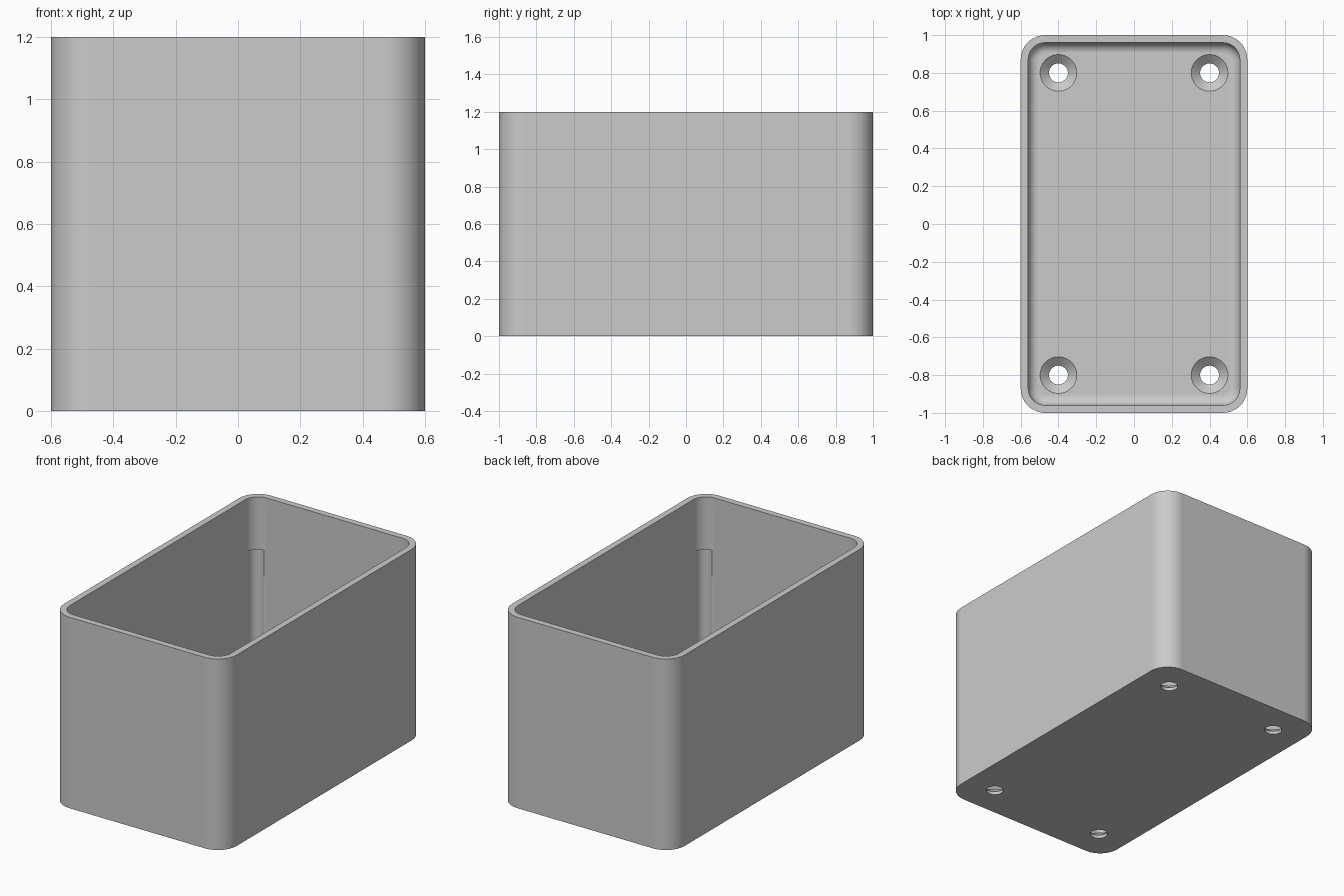
import bpy, bmesh, math

HALF_X, HALF_Y, HEIGHT = 0.6, 1.0, 1.2
WALL, FLOOR, CORNER, FILLET = 0.04, 0.06, 0.13, 0.055
STEPS = 12

cube = bpy.data.objects.get("Cube")
if cube:
    bpy.data.objects.remove(cube, do_unlink=True)

grey = bpy.data.materials.new("plain_grey")
grey.use_nodes = True
grey.diffuse_color = (0.6, 0.6, 0.6, 1)
grey.node_tree.nodes["Principled BSDF"].inputs["Base Color"].default_value = (0.6, 0.6, 0.6, 1)


def rounded_ring(inset, z):
    """Rounded rectangle, moved inward from the outside wall."""
    r = CORNER - inset
    points = []
    for quarter, (sx, sy) in enumerate([(1, 1), (-1, 1), (-1, -1), (1, -1)]):
        for i in range(STEPS + 1):
            a = math.pi / 2 * (quarter + i / STEPS)
            points.append((sx * (HALF_X - CORNER) + r * math.cos(a),
                           sy * (HALF_Y - CORNER) + r * math.sin(a), z))
    return points


def circle_ring(x, y, r, z, sides=48):
    return [(x + r * math.cos(2 * math.pi * i / sides),
             y + r * math.sin(2 * math.pi * i / sides), z) for i in range(sides)]


def loft(name, rings):
    """Closed solid through a stack of rings."""
    bm = bmesh.new()
    loops = [[bm.verts.new(p) for p in ring] for ring in rings]
    n = len(loops[0])
    for low, high in zip(loops, loops[1:]):
        for i in range(n):
            j = (i + 1) % n
            bm.faces.new((low[i], low[j], high[j], high[i]))
    bm.faces.new(loops[0][::-1])
    bm.faces.new(loops[-1])
    bmesh.ops.recalc_face_normals(bm, faces=bm.faces)
    mesh = bpy.data.meshes.new(name)
    bm.to_mesh(mesh)
    bm.free()
    obj = bpy.data.objects.new(name, mesh)
    bpy.context.collection.objects.link(obj)
    mesh.materials.append(grey)
    return obj


# Open box: outside wall, rim, inside wall, filleted floor
rings = [rounded_ring(0, 0), rounded_ring(0, HEIGHT), rounded_ring(WALL, HEIGHT)]
for i in range(9):
    a = math.pi / 2 * i / 8
    rings.append(rounded_ring(WALL + FILLET * (1 - math.cos(a)),
                              FLOOR + FILLET * (1 - math.sin(a))))
box = loft("open_box", rings)

# Cutters: countersunk screw holes and corner grooves inside the walls
cutters = []
groove_inset = (CORNER - WALL - 0.03) / math.sqrt(2)
for sx in (-1, 1):
    for sy in (-1, 1):
        profile = [(0.05, -0.1), (0.05, 0.02), (0.097, FLOOR), (0.097, 0.2)]
        cutters.append(loft("screw_hole_cutter",
                            [circle_ring(sx * 0.4, sy * 0.8, r, z) for r, z in profile]))
        gx = sx * (HALF_X - CORNER + groove_inset)
        gy = sy * (HALF_Y - CORNER + groove_inset)
        cutters.append(loft("corner_groove_cutter",
                            [circle_ring(gx, gy, 0.05, z) for z in (0.12, 0.87)]))

bpy.ops.object.select_all(action="DESELECT")
bpy.context.view_layer.objects.active = box
box.select_set(True)
for cutter in cutters:
    cutter.hide_render = True
    cut = box.modifiers.new("cut", "BOOLEAN")
    cut.operation = "DIFFERENCE"
    cut.solver = "EXACT"
    cut.object = cutter
    bpy.ops.object.modifier_apply(modifier=cut.name)
    bpy.data.objects.remove(cutter, do_unlink=True)

# Smooth curves, crisp edges, flat large faces
bpy.ops.object.shade_smooth_by_angle(angle=math.radians(25))
weighted = box.modifiers.new("even_shading", "WEIGHTED_NORMAL")
weighted.keep_sharp = True
